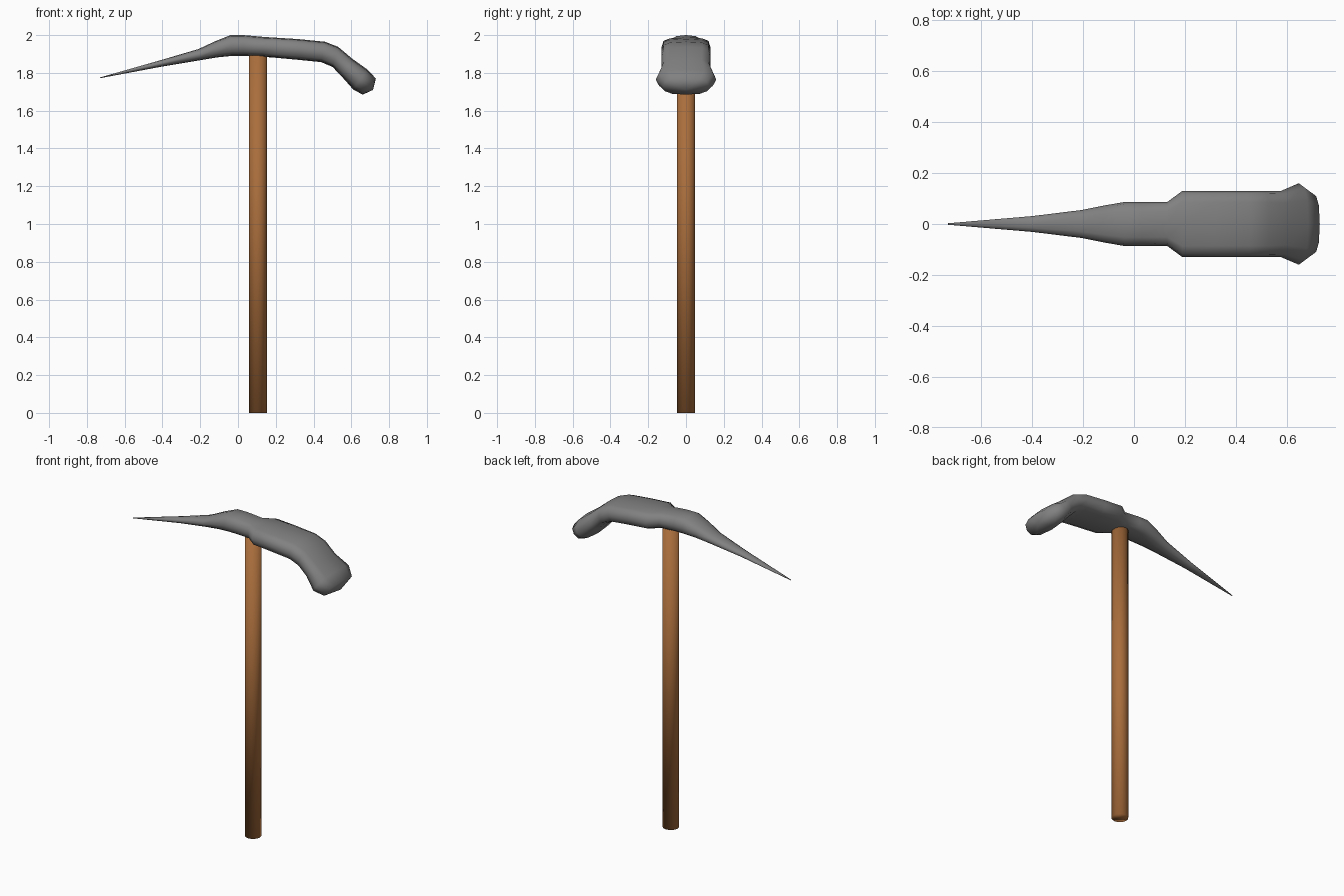
import bpy, bmesh, math
from mathutils import Vector

if "Cube" in bpy.data.objects:
    bpy.data.objects.remove(bpy.data.objects["Cube"])


def material(name, rgb):
    m = bpy.data.materials.new(name)
    m.diffuse_color = (*rgb, 1)
    m.use_nodes = True
    m.node_tree.nodes["Principled BSDF"].inputs["Base Color"].default_value = m.diffuse_color
    return m


def finish(bm, name, mat):
    bmesh.ops.recalc_face_normals(bm, faces=bm.faces)
    me = bpy.data.meshes.new(name)
    bm.to_mesh(me)
    bm.free()
    for p in me.polygons:
        p.use_smooth = True
    me.materials.append(mat)
    ob = bpy.data.objects.new(name, me)
    bpy.context.collection.objects.link(ob)
    return ob


steel = material("grey_steel", (0.22, 0.22, 0.22))
wood = material("brown_wood", (0.40, 0.155, 0.045))

# Handle: a round shaft, smooth over its caps
bm = bmesh.new()
bmesh.ops.create_cone(bm, cap_ends=True, segments=16, radius1=0.048, radius2=0.048, depth=1.93)
bmesh.ops.translate(bm, verts=bm.verts, vec=(0.105, 0, 0.965))
finish(bm, "handle", wood)

# Head stations: top x, top z, bottom x, bottom z, half width, squareness (1 = ellipse)
stations = [
    (-0.73, 1.776, -0.73, 1.772, 0.003, 1.0),
    (-0.40, 1.870, -0.40, 1.834, 0.031, 1.0),
    (-0.21, 1.926, -0.20, 1.867, 0.055, 0.9),
    (-0.12, 1.968, -0.11, 1.882, 0.073, 0.8),
    (-0.04, 2.000, -0.03, 1.890, 0.087, 0.75),
    (0.03, 2.000, 0.03, 1.890, 0.087, 0.75),
    (0.13, 1.991, 0.13, 1.885, 0.086, 0.75),
    (0.19, 1.987, 0.19, 1.881, 0.130, 0.6),
    (0.32, 1.979, 0.32, 1.869, 0.130, 0.6),
    (0.46, 1.965, 0.44, 1.857, 0.130, 0.6),
    (0.53, 1.938, 0.50, 1.832, 0.130, 0.6),
    (0.605, 1.875, 0.55, 1.780, 0.130, 0.65),
    (0.685, 1.818, 0.61, 1.712, 0.160, 0.75),
    (0.73, 1.770, 0.66, 1.685, 0.122, 0.75),
]
SIDES = 12


def soft(v, power):
    return math.copysign(abs(v) ** power, v) if abs(v) > 1e-6 else 0.0


# Head: pick spike on the left, curved hammer on the right
bm = bmesh.new()
rings = []
for xt, zt, xb, zb, w, power in stations:
    top, bottom = Vector((xt, 0, zt)), Vector((xb, 0, zb))
    mid, up = (top + bottom) / 2, (top - bottom) / 2
    ring = []
    for i in range(SIDES):
        a = 2 * math.pi * i / SIDES
        ring.append(bm.verts.new(mid + up * soft(math.cos(a), power)
                                 + Vector((0, w * soft(math.sin(a), power), 0))))
    rings.append(ring)
for r, s in zip(rings, rings[1:]):
    for i in range(SIDES):
        j = (i + 1) % SIDES
        bm.faces.new((r[i], r[j], s[j], s[i]))
bm.faces.new(rings[0])
# Slightly domed striking face
crown = bm.verts.new((0.715, 0, 1.710))
for i in range(SIDES):
    bm.faces.new((rings[-1][i], rings[-1][(i + 1) % SIDES], crown))
finish(bm, "pick_hammer_head", steel)
